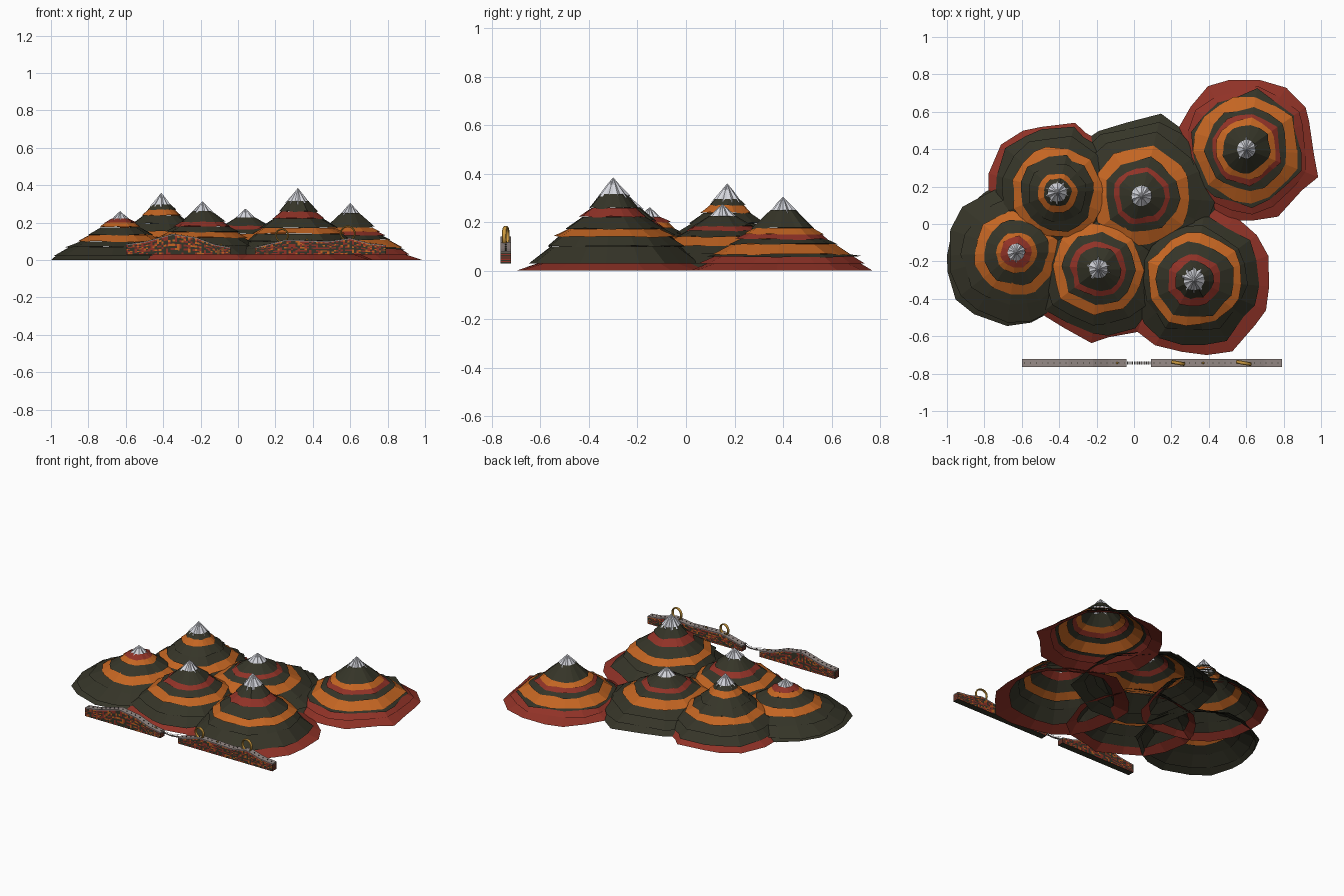
import bpy, bmesh, math, random
from mathutils import Matrix, Vector

random.seed(11)
if "Cube" in bpy.data.objects:
    bpy.data.objects.remove(bpy.data.objects["Cube"], do_unlink=True)

COLOURS = {
    "dark_rock": (0.036, 0.035, 0.021),
    "red_rock": (0.28, 0.032, 0.02),
    "orange_rock": (0.55, 0.13, 0.016),
    "snow": (0.66, 0.67, 0.72),
    "grey_stone": (0.30, 0.25, 0.235),
    "gold": (0.62, 0.33, 0.05),
}
NAMES = list(COLOURS)
DARK, RED, ORANGE, SNOW, GREY, GOLD = range(6)
MATS = []
for name, rgb in COLOURS.items():
    m = bpy.data.materials.new(name)
    m.use_nodes = True
    m.diffuse_color = (*rgb, 1)
    m.node_tree.nodes["Principled BSDF"].inputs["Base Color"].default_value = (*rgb, 1)
    MATS.append(m)


def finish(bm, name):
    """Turn a bmesh into an object carrying every material."""
    me = bpy.data.meshes.new(name)
    bm.to_mesh(me)
    bm.free()
    for m in MATS:
        me.materials.append(m)
    ob = bpy.data.objects.new(name, me)
    bpy.context.scene.collection.objects.link(ob)
    return ob


def skirt(bm, upper, lower, mat):
    """Join two rings of points with a band of faces."""
    a = [bm.verts.new(p) for p in upper]
    b = [bm.verts.new(p) for p in lower]
    n = len(a)
    for i in range(n):
        j = (i + 1) % n
        bm.faces.new((a[i], b[i], b[j], a[j])).material_index = mat


def box(bm, centre, size, mat):
    mtx = Matrix.Translation(centre) @ Matrix.Diagonal((*size, 1))
    for v in bmesh.ops.create_cube(bm, size=1, matrix=mtx)["verts"]:
        for f in v.link_faces:
            f.material_index = mat


# Mountains: each is a stack of ragged rock bands, open underneath
SIDES = 18


def mountain(name, x, y, peak, snow_r, snow_z, bands):
    bm = bmesh.new()
    angles = [math.tau * (i + random.uniform(-0.25, 0.25)) / SIDES for i in range(SIDES)]
    lobes = [random.uniform(-0.04, 0.05) for _ in angles]

    def ring(r, z, rough, wobble):
        pts = []
        for a, lobe in zip(angles, lobes):
            k = r * (1 + lobe + random.uniform(-rough, rough))
            px = max(-1, min(1, x + k * math.cos(a)))
            py = max(-0.72, min(0.77, y + k * math.sin(a)))
            pts.append((px, py, max(0, z + random.uniform(-wobble, wobble))))
        return pts

    r0, z0 = snow_r * 0.9, snow_z + 0.006
    for mat, r, z in bands:
        wobble = 0.004 if z > 0.03 else 0
        skirt(bm, ring(r0 * 0.93, z0, 0, 0), ring(r, z, 0.05, wobble), mat)
        r0, z0 = r, z
    finish(bm, name + "_rock")

    # Pleated snow cap
    bm = bmesh.new()
    n = 20
    tip = bm.verts.new((x, y, peak))
    rings = []
    for t in (0.4, 1):
        rings.append([])
        for i in range(n):
            a = math.tau * i / n
            k = snow_r * t ** 1.1 * (1.08 if i % 2 else 0.86)
            z = peak + (snow_z - peak) * t - (random.uniform(0, 0.018) if t == 1 else 0)
            rings[-1].append(bm.verts.new((x + k * math.cos(a), y + k * math.sin(a), z)))
    for i in range(n):
        j = (i + 1) % n
        bm.faces.new((tip, rings[0][i], rings[0][j]))
        bm.faces.new((rings[0][i], rings[1][i], rings[1][j], rings[0][j]))
    for f in bm.faces:
        f.material_index = SNOW
    finish(bm, name + "_snow")


mountain("west_mountain", -0.63, -0.15, 0.262, 0.055, 0.215,
         [(RED, .085, .20), (ORANGE, .11, .175), (DARK, .175, .135), (ORANGE, .225, .10),
          (DARK, .29, .07), (DARK, .37, .022), (DARK, .38, 0)])
mountain("north_west_mountain", -0.41, 0.17, 0.36, 0.06, 0.29,
         [(DARK, .075, .27), (ORANGE, .105, .238), (DARK, .155, .195), (DARK, .2, .155),
          (ORANGE, .245, .12), (DARK, .30, .075), (DARK, .345, .03), (RED, .37, 0)])
mountain("north_mountain", 0.04, 0.15, 0.275, 0.065, 0.22,
         [(DARK, .125, .185), (RED, .155, .165), (DARK, .20, .14), (ORANGE, .265, .105),
          (DARK, .33, .07), (DARK, .39, .03), (DARK, .43, 0)])
mountain("middle_mountain", -0.19, -0.24, 0.315, 0.06, 0.255,
         [(DARK, .12, .205), (RED, .15, .18), (DARK, .195, .15), (ORANGE, .24, .12),
          (DARK, .30, .075), (DARK, .355, .03), (RED, .385, 0)])
mountain("south_mountain", 0.32, -0.30, 0.385, 0.065, 0.31,
         [(DARK, .10, .258), (RED, .14, .222), (DARK, .205, .172), (ORANGE, .25, .14),
          (DARK, .285, .10), (DARK, .345, .03), (RED, .405, 0)])
mountain("north_east_mountain", 0.60, 0.40, 0.305, 0.06, 0.245,
         [(DARK, .13, .175), (ORANGE, .165, .152), (RED, .19, .13), (DARK, .225, .11),
          (ORANGE, .285, .068), (DARK, .305, .058), (RED, .335, .03), (RED, .39, 0)])

# Layered wall in front, in two lengths with a wavy top
WALL_Y, HALF, FLOOR = -0.743, 0.022, 0.03
CREST = [(-.6, .085), (-.5, .098), (-.35, .14), (-.22, .12), (-.13, .085), (-.04, .068),
         (.09, .068), (.25, .108), (.38, .105), (.48, .10), (.6, .118), (.7, .09), (.79, .08)]


def crest(x):
    for (xa, za), (xb, zb) in zip(CREST, CREST[1:]):
        if x <= xb:
            return za + (zb - za) * max(0, x - xa) / (xb - xa)
    return CREST[-1][1]


def wall(name, x0, x1):
    bm = bmesh.new()
    cols, rows = round((x1 - x0) / 0.012), 9
    sides = []
    for s in (-1, 1):
        grid = []
        for i in range(cols + 1):
            x = x0 + (x1 - x0) * i / cols
            top = crest(x)
            heights = [FLOOR + (top - 0.006 - FLOOR) * k / rows for k in range(rows + 1)] + [top]
            grid.append([bm.verts.new((x, WALL_Y + s * HALF, z)) for z in heights])
        for i in range(cols):
            for k in range(rows + 1):
                quad = (grid[i][k], grid[i + 1][k], grid[i + 1][k + 1], grid[i][k + 1])
                f = bm.faces.new(quad if s < 0 else quad[::-1])
                weights = (7, 2, 1) if k % 2 else (3, 5, 2)
                f.material_index = GREY if k == rows else random.choices((DARK, RED, ORANGE), weights)[0]
        sides.append(grid)
    front, back = sides
    for i in range(cols):
        f = bm.faces.new((front[i][-1], front[i + 1][-1], back[i + 1][-1], back[i][-1]))
        f.material_index = GREY
        f = bm.faces.new((back[i][0], back[i + 1][0], front[i + 1][0], front[i][0]))
        f.material_index = DARK
    for i in (0, cols):
        for k in range(rows + 1):
            quad = (front[i][k], front[i][k + 1], back[i][k + 1], back[i][k])
            f = bm.faces.new(quad if i == 0 else quad[::-1])
            f.material_index = GREY if k == rows else (DARK, RED)[k % 2]
    finish(bm, name)


wall("left_wall", -0.6, -0.04)
wall("right_wall", 0.09, 0.79)

# Small studs along the walkway
bm = bmesh.new()
for i in range(44):
    x = -0.585 + i * 0.0315
    if not -0.045 < x < 0.095:
        box(bm, (x, WALL_Y, crest(x)), (0.005, 0.005, 0.008), DARK)
finish(bm, "walkway_studs")

# Sagging plank bridge across the gap, with rail beads
bm = bmesh.new()
for i in range(14):
    t = (i + 0.5) / 14
    x, sag = -0.04 + 0.13 * t, 0.02 * math.sin(math.pi * t)
    box(bm, (x, WALL_Y, 0.065 - sag * 0.4), (0.006, 0.014, 0.003), GREY)
    for s in (-1, 1):
        box(bm, (x, WALL_Y + s * 0.007, 0.083 - sag), (0.003, 0.003, 0.003), GREY)
finish(bm, "plank_bridge")


# Gold hoops standing on the wall, slightly turned
def hoop(name, x, z, radius):
    bpy.ops.mesh.primitive_torus_add(major_radius=radius, minor_radius=0.0045,
                                     major_segments=28, minor_segments=8,
                                     location=(x, WALL_Y, z),
                                     rotation=(math.pi / 2, 0, math.radians(-10)))
    ob = bpy.context.object
    ob.name = name
    ob.scale.z = 2.2
    ob.data.materials.append(MATS[GOLD])
    bpy.ops.object.shade_smooth_by_angle()


hoop("small_hoop", 0.235, 0.132, 0.033)
hoop("large_hoop", 0.587, 0.142, 0.038)

# Gold markers on the walkway
bm = bmesh.new()
for x in (-0.09, 0.37):
    bmesh.ops.create_icosphere(bm, subdivisions=1, radius=0.007,
                               matrix=Matrix.Translation(Vector((x, WALL_Y, crest(x) + 0.004))))
for f in bm.faces:
    f.material_index = GOLD
finish(bm, "gold_markers")
